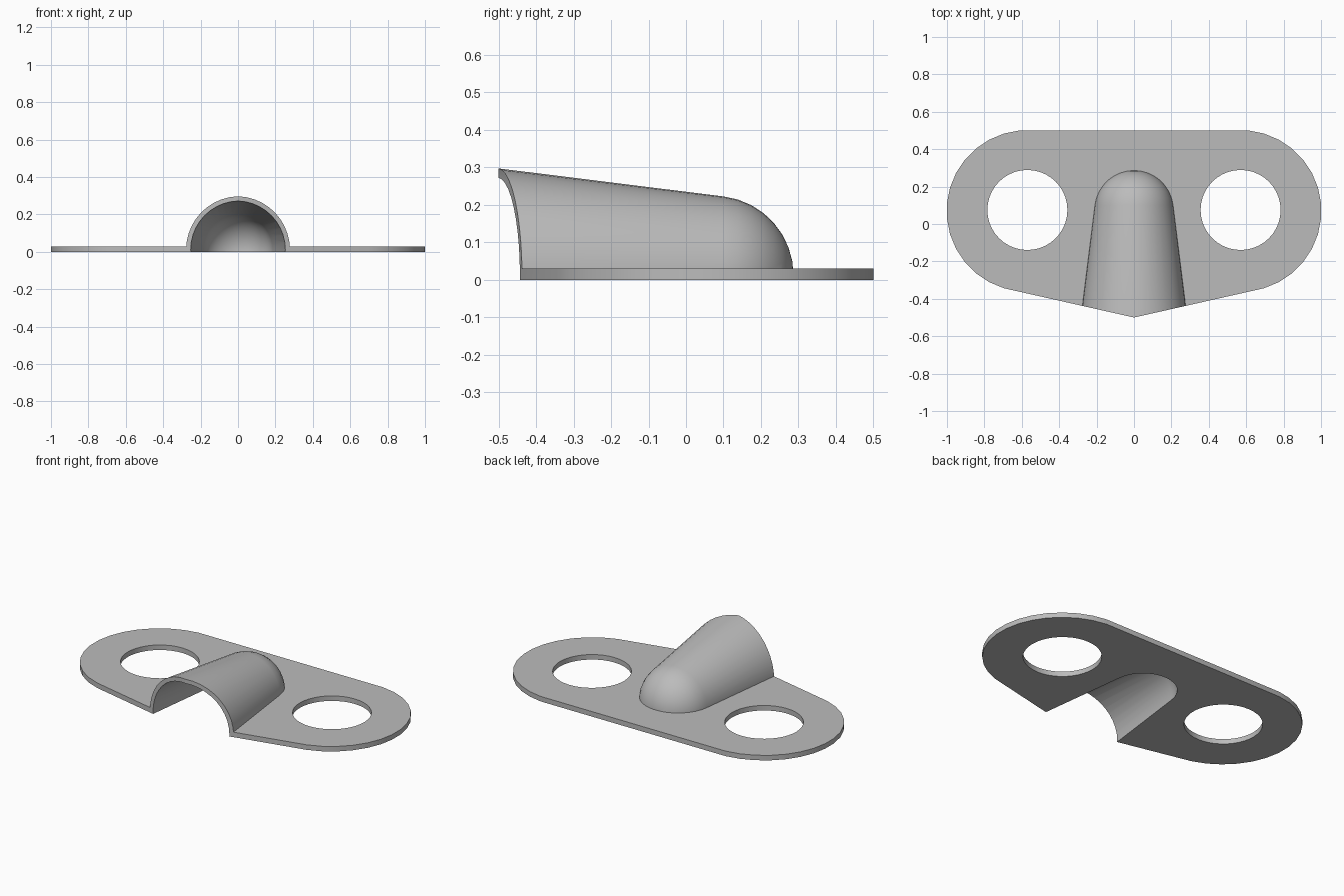
import bpy
import bmesh
from math import cos, sin, pi, radians
from mathutils import Vector, Matrix

if "Cube" in bpy.data.objects:
    bpy.data.objects.remove(bpy.data.objects["Cube"], do_unlink=True)

THICK = 0.03       # plate thickness
WALL = 0.025       # hood wall
LUG_X = 0.57       # centre of each rounded end

grey = bpy.data.materials.new("plain grey")
grey.use_nodes = True
grey.diffuse_color = (0.5, 0.5, 0.5, 1)
grey.node_tree.nodes["Principled BSDF"].inputs["Base Color"].default_value = (0.5, 0.5, 0.5, 1)


def finish(name, bm):
    """Turn a bmesh into a linked object."""
    bmesh.ops.recalc_face_normals(bm, faces=bm.faces)
    mesh = bpy.data.meshes.new(name)
    bm.to_mesh(mesh)
    bm.free()
    mesh.materials.append(grey)
    obj = bpy.data.objects.new(name, mesh)
    bpy.context.collection.objects.link(obj)
    return obj


def prism(name, points, z0, z1):
    """Extrude a flat outline from z0 to z1."""
    bm = bmesh.new()
    face = bm.faces.new([bm.verts.new((x, y, z0)) for x, y in points])
    new = bmesh.ops.extrude_face_region(bm, geom=[face])["geom"]
    bmesh.ops.translate(bm, vec=(0, 0, z1 - z0),
                        verts=[v for v in new if isinstance(v, bmesh.types.BMVert)])
    return finish(name, bm)


def hood_solid(name, radius, front_y):
    """Tapered round body along y with a spherical back end."""
    centre = Vector((0, 0.075, 0.012))
    taper = radians(7.1)
    profile = [(0, front_y)]
    start = Vector((radius * cos(taper), centre.y + radius * sin(taper)))
    profile.append((start.x + (start.y - front_y) * sin(taper) / cos(taper), front_y))
    for i in range(9):
        a = taper + (pi / 2 - taper) * i / 8
        profile.append((radius * cos(a), centre.y + radius * sin(a)))
    bm = bmesh.new()
    verts = [bm.verts.new((0, y, centre.z + r)) for r, y in profile]
    edges = [bm.edges.new(pair) for pair in zip(verts, verts[1:])]
    bmesh.ops.spin(bm, geom=verts + edges, cent=centre, axis=(0, 1, 0),
                   angle=2 * pi, steps=40)
    bmesh.ops.remove_doubles(bm, verts=bm.verts, dist=1e-4)
    return finish(name, bm)


def combine(target, tool, operation):
    """Apply a boolean and discard the tool object."""
    tool.hide_render = True
    mod = target.modifiers.new("combine", 'BOOLEAN')
    mod.operation = operation
    mod.solver = 'EXACT'
    mod.object = tool
    bpy.ops.object.select_all(action='DESELECT')
    bpy.context.view_layer.objects.active = target
    target.select_set(True)
    bpy.ops.object.modifier_apply(modifier=mod.name)
    bpy.data.objects.remove(tool, do_unlink=True)


# Oversized slab that carries the hood
cover = prism("hooded_plate", [(-1.2, -0.9), (1.2, -0.9), (1.2, 0.9), (-1.2, 0.9)], -0.5, THICK)
combine(cover, hood_solid("hood_outside", 0.212, -0.7), 'UNION')
combine(cover, hood_solid("hood_inside", 0.212 - WALL, -0.8), 'DIFFERENCE')

# Plate outline: two rounded ends, straight back, pointed front
right_arc = [(LUG_X + 0.432 * cos(a), 0.07 + 0.432 * sin(a))
             for a in (radians(5.625 + 11.25 * k) for k in range(-7, 8))]
outline = [(0, -0.5)] + right_arc + [(-x, y) for x, y in reversed(right_arc)]
combine(cover, prism("outline_cutter", outline, 0, 0.6), 'INTERSECT')

# Fixing holes
for side in (-1, 1):
    ring = [(side * LUG_X + 0.214 * cos(2 * pi * i / 40), 0.075 + 0.214 * sin(2 * pi * i / 40))
            for i in range(40)]
    combine(cover, prism("hole_cutter", ring, -0.2, 0.2), 'DIFFERENCE')

cover.data.materials.clear()
cover.data.materials.append(grey)
for poly in cover.data.polygons:
    poly.material_index = 0

bpy.ops.object.select_all(action='DESELECT')
cover.select_set(True)
bpy.context.view_layer.objects.active = cover
bpy.ops.object.shade_smooth_by_angle(angle=radians(30))
